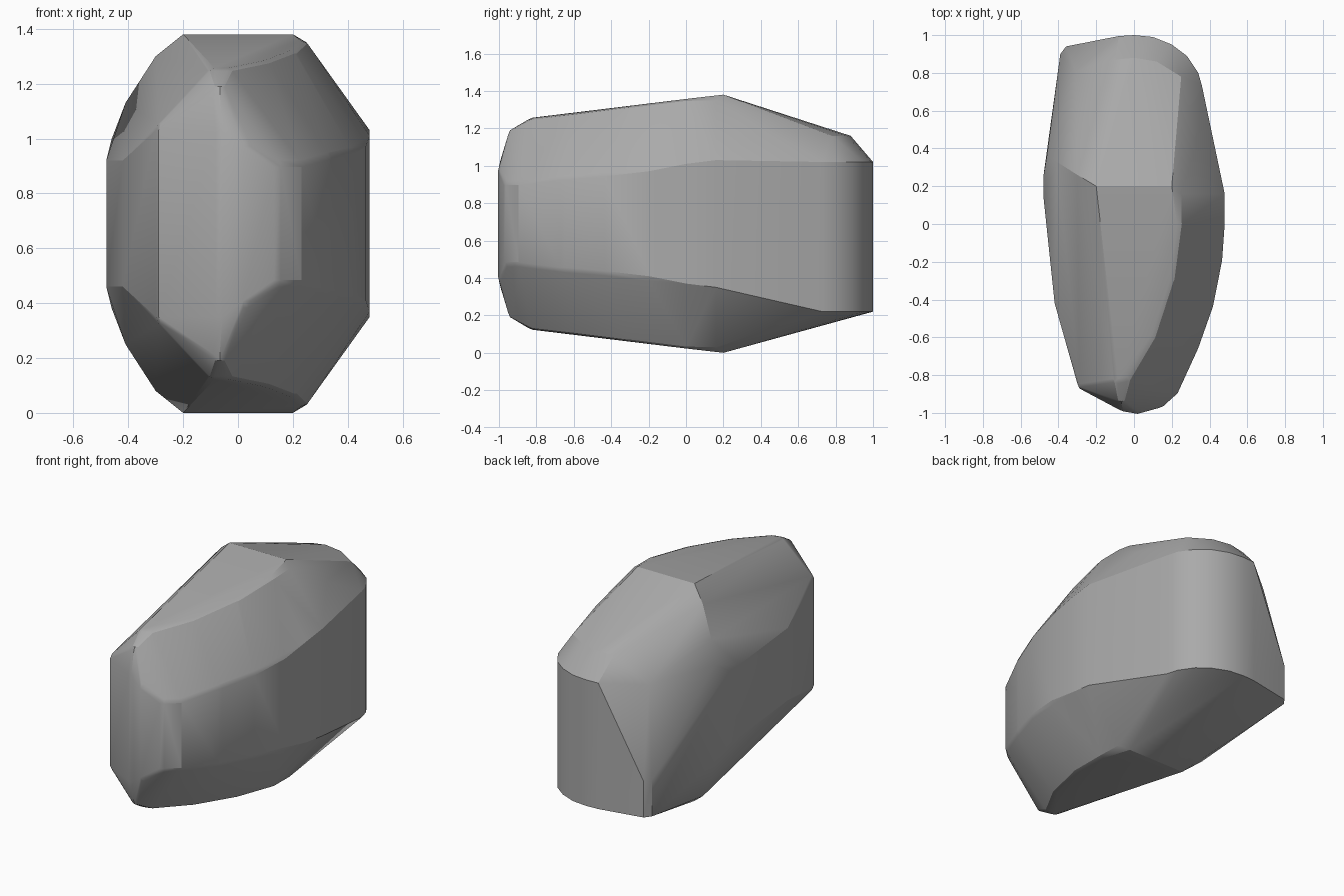
import bpy, bmesh, math
from mathutils import Vector

cube = bpy.data.objects.get("Cube")
if cube:
    bpy.data.objects.remove(cube, do_unlink=True)

MID = 0.69      # height of the mirror plane
R = 0.035       # rounding radius of the front edges

# Front half corners: x, y, half height about the mirror plane
round_pts = [
    (0.24, 0, .665), (0.2, -.3, .628), (0.1, -.6, .59), (-.04, -.83, .56), (-.09, -.84, .56),
    (.46, -.2, .30), (.41, -.45, .27), (.33, -.67, .25), (.22, -.9, .22), (.14, -.97, .22),
    (.02, -1, .3), (-.06, -.985, .36), (-.07, -.94, .5), (-.28, -.87, .36),
]
sharp_pts = [
    (-.2, .2, .69), (.2, .2, .69), (.25, .16, .66),
    (.48, 0, .32), (.48, .16, .34),
    (-.42, -.42, .23), (-.48, .15, .23), (-.48, .25, .23),
    (-.46, .37, .31), (-.41, .33, .44), (-.3, .26, .61),
]
# Rear wall outline and rear roof corners
rear_outline = [(.36, .73), (.34, .8), (.28, .89), (.2, .95), (.1, .99), (0, 1), (-.08, .995)]
rear_roof = [(.33, .42, 1.19), (.25, .78, 1.16), (.12, .86, 1.16), (0, .88, 1.16),
             (-.1, .87, 1.15), (-.31, .81, 1.0)]

bm = bmesh.new()


def add(x, y, z):
    bm.verts.new((x, y, z))


def add_ball(p):
    # a small ball inset toward the core, so the hull gets a rounded corner
    p = Vector(p)
    core = Vector((0, p.y * 0.5, MID))
    c = p + (core - p).normalized() * R
    for i in range(-2, 3):
        lat = i * math.pi / 4
        n = 1 if abs(i) == 2 else 8
        for k in range(n):
            a = k * math.tau / n
            add(c.x + R * math.cos(lat) * math.cos(a),
                c.y + R * math.cos(lat) * math.sin(a),
                c.z + R * math.sin(lat))


for side in (1, -1):
    for x, y, h in round_pts:
        add_ball((x, y, MID + side * h))
    for x, y, h in sharp_pts:
        add(x, y, MID + side * h)
for x, y in rear_outline:
    add(x, y, 1.02)
    add(x, y, 0.22)
for p in rear_roof:
    add(*p)
# Low rear corner, chopped away above
for x, y in ((-.36, .94), (-.39, .9)):
    add(x, y, 0.22)
    add(x, y, 0.45)

# Wrap everything in a convex shell
res = bmesh.ops.convex_hull(bm, input=bm.verts[:])
junk = {g for g in res["geom_interior"] + res["geom_unused"] if isinstance(g, bmesh.types.BMVert)}
bmesh.ops.delete(bm, geom=list(junk), context='VERTS')
loose = [v for v in bm.verts if not v.link_faces]
bmesh.ops.delete(bm, geom=loose, context='VERTS')
bmesh.ops.dissolve_limit(bm, angle_limit=math.radians(1), verts=bm.verts[:], edges=bm.edges[:])

# Rest on the ground
low = min(v.co.z for v in bm.verts)
bmesh.ops.translate(bm, verts=bm.verts[:], vec=(0, 0, -low))
bmesh.ops.recalc_face_normals(bm, faces=bm.faces[:])

mesh = bpy.data.meshes.new("boulder")
bm.to_mesh(mesh)
bm.free()
rock = bpy.data.objects.new("boulder", mesh)
bpy.context.collection.objects.link(rock)

mat = bpy.data.materials.new("stone grey")
mat.use_nodes = True
grey = (0.40, 0.40, 0.40, 1)
mat.diffuse_color = grey
mat.node_tree.nodes["Principled BSDF"].inputs["Base Color"].default_value = grey
mesh.materials.append(mat)

bpy.context.view_layer.objects.active = rock
rock.select_set(True)
bpy.ops.object.shade_smooth_by_angle(angle=math.radians(22))
